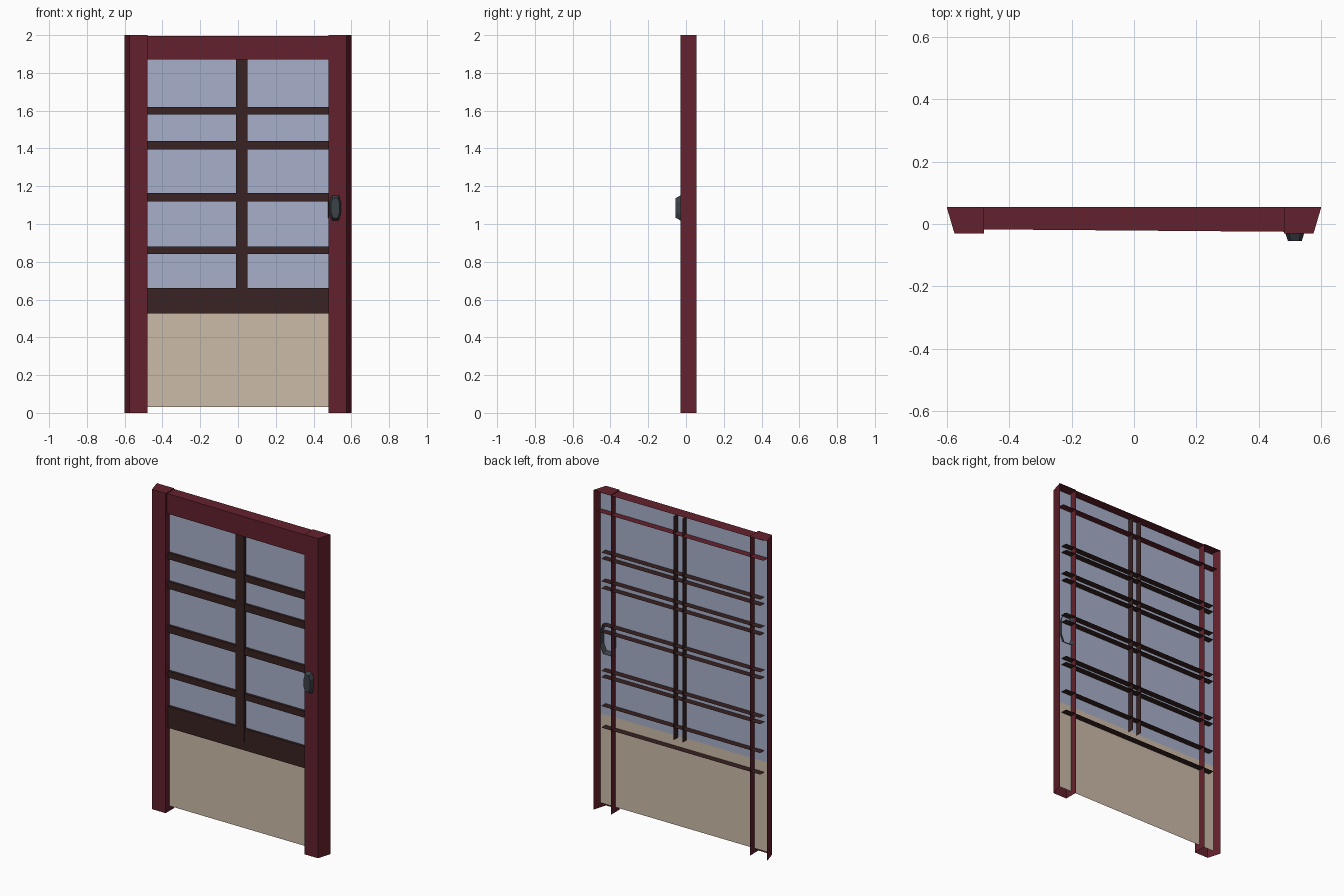
import bpy
import bmesh
from mathutils import Vector

if "Cube" in bpy.data.objects:
    bpy.data.objects.remove(bpy.data.objects["Cube"], do_unlink=True)


def material(name, rgb):
    mat = bpy.data.materials.new(name)
    mat.use_nodes = True
    mat.diffuse_color = (*rgb, 1)
    mat.node_tree.nodes["Principled BSDF"].inputs["Base Color"].default_value = (*rgb, 1)
    return mat


RED = material("dark red paint", (0.127, 0.0152, 0.0262))
BROWN = material("dark brown wood", (0.042, 0.016, 0.016))
GLASS = material("pale blue glass", (0.386, 0.434, 0.591))
TAN = material("tan panel", (0.597, 0.497, 0.392))
METAL = material("dark grey metal", (0.045, 0.054, 0.065))

BACK = 0.055      # rear edge of the frame
PANEL_Y = 0.01    # plane of the glass and lower panel


def finish(name, bm, mat):
    mesh = bpy.data.meshes.new(name)
    bm.to_mesh(mesh)
    bm.free()
    mesh.materials.append(mat)
    obj = bpy.data.objects.new(name, mesh)
    bpy.context.collection.objects.link(obj)
    return obj


def channel(name, x, y, z, mat, open_sides, shape=None):
    """Box between the given ranges with some sides left open."""
    bm = bmesh.new()
    bmesh.ops.create_cube(bm, size=1)
    bm.normal_update()
    gone = [f for f in bm.faces
            if any(f.normal.dot(Vector(d)) > 0.9 for d in open_sides)]
    bmesh.ops.delete(bm, geom=gone, context="FACES")
    for v in bm.verts:
        v.co = [r[0] if c < 0 else r[1] for c, r in zip(v.co, (x, y, z))]
        if shape:
            shape(v)
    return finish(name, bm, mat)


REAR, DOWN, UP = (0, 1, 0), (0, 0, -1), (0, 0, 1)
ENDS = [(1, 0, 0), (-1, 0, 0)]


# Side stiles: open at the back and bottom, outer wall flares to the rear
def flare(v):
    if abs(v.co.x) > 0.55 and v.co.y < 0:
        v.co.x *= 0.575 / 0.6


for name, x in (("left_stile", (0.48, 0.6)), ("right_stile", (-0.6, -0.48))):
    channel(name, x, (-0.03, BACK), (0, 2), RED, [REAR, DOWN], flare)


# Top rail, its face very slightly skewed
def skew(v):
    if v.co.y < 0:
        v.co.y -= 0.008 * v.co.x


channel("top_rail", (-0.575, 0.575), (-0.021, BACK), (1.87, 1.995),
        RED, [REAR] + ENDS, skew)

# Horizontal glazing bars and the wide middle rail
for name, low, high in (("middle_rail", 0.525, 0.66), ("glazing_bar_1", 0.84, 0.88),
                        ("glazing_bar_2", 1.12, 1.165), ("glazing_bar_3", 1.395, 1.44),
                        ("glazing_bar_4", 1.58, 1.62)):
    channel(name, (-0.55, 0.55), (-0.006, 0.052), (low, high), BROWN, [REAR] + ENDS)

# Vertical mullion
channel("mullion", (-0.01, 0.05), (-0.012, 0.05), (0.58, 1.98), BROWN, [REAR, UP, DOWN])


# Flat sheets
def sheet(name, z, mat):
    bm = bmesh.new()
    corners = [(-0.585, z[0]), (0.585, z[0]), (0.585, z[1]), (-0.585, z[1])]
    bm.faces.new([bm.verts.new((px, PANEL_Y, pz)) for px, pz in corners])
    return finish(name, bm, mat)


sheet("glass_pane", (0.59, 1.985), GLASS)
sheet("lower_panel", (0.03, 0.59), TAN)

# Handle: chamfered knob widening towards an open back
OUTLINE = [(-0.6, -1), (0.6, -1), (1, -0.5), (1, 0.5), (0.6, 1), (-0.6, 1), (-1, 0.5), (-1, -0.5)]
RINGS = [(-0.055, 0.515, 1.085, 0.022, 0.052), (-0.03, 0.515, 1.085, 0.03, 0.066),
         (0.035, 0.52, 1.075, 0.05, 0.095)]
bm = bmesh.new()
rings = [[bm.verts.new((cx + a * w, y, cz + b * h)) for a, b in OUTLINE]
         for y, cx, cz, w, h in RINGS]
bm.faces.new(rings[0])
for front, rear in zip(rings, rings[1:]):
    for i in range(len(OUTLINE)):
        j = (i + 1) % len(OUTLINE)
        bm.faces.new((front[j], front[i], rear[i], rear[j]))
finish("handle", bm, METAL)
